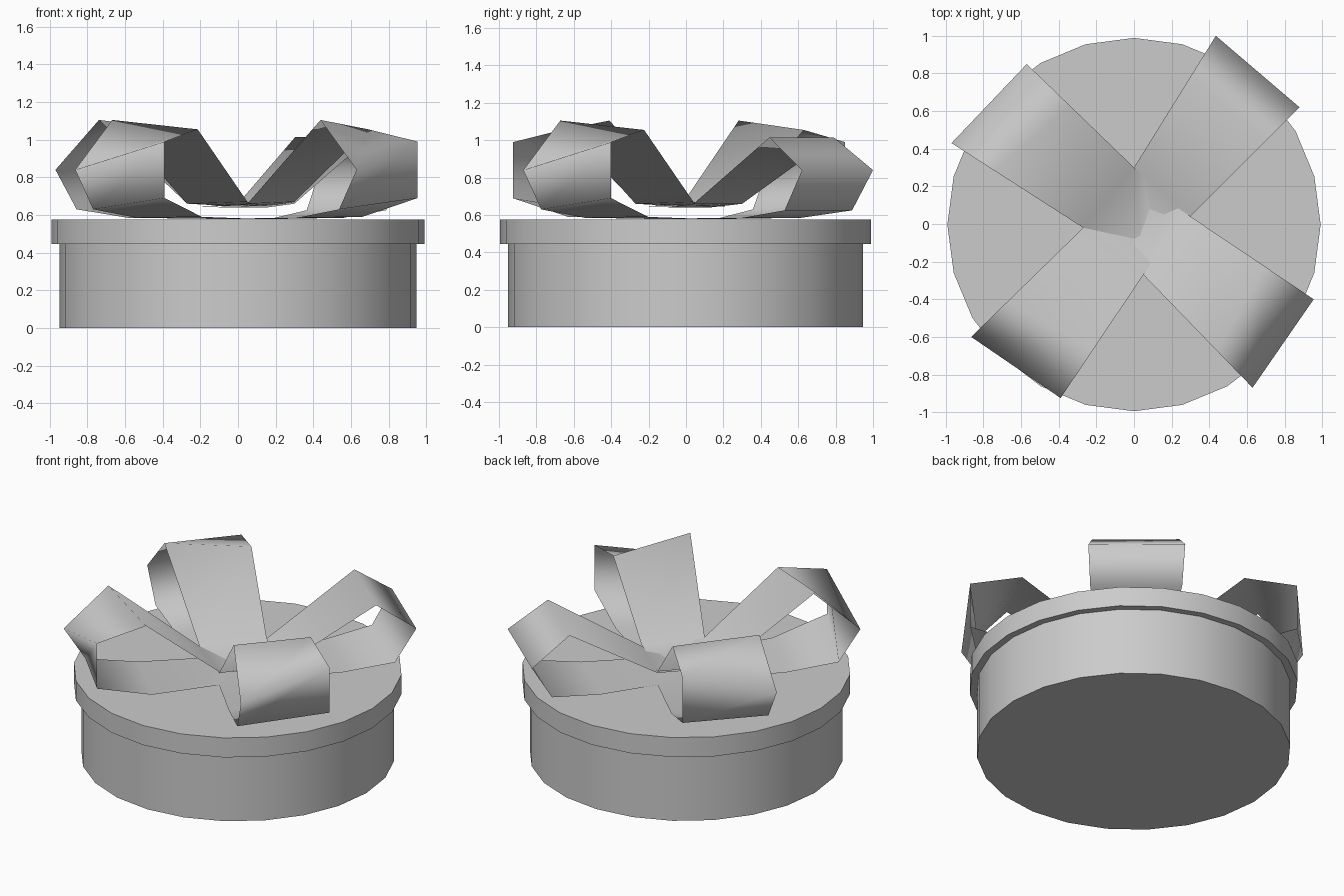
import bpy, math
from mathutils import Vector

if "Cube" in bpy.data.objects:
    bpy.data.objects.remove(bpy.data.objects["Cube"])


def drum(name, radius, z0, z1):
    bpy.ops.mesh.primitive_cylinder_add(vertices=24, radius=radius, depth=z1 - z0,
                                        location=(0, -0.003, (z0 + z1) / 2))
    ob = bpy.context.object
    ob.name = name
    bpy.ops.object.shade_smooth_by_angle(angle=math.radians(40))


# Edge profiles of a ribbon loop: (fraction from inner to outer corner, height)
HIGH = [(-0.4, 0.578), (0.45, 0.585), (0.84, 0.63), (1, 0.84),
        (0.67, 1.105), (0, 0.66), (-0.45, 0.645)]
SQUARE = [(-0.2, 0.578), (0.55, 0.59), (1, 0.69), (1, 0.99),
          (0.6, 1.055), (0, 0.67), (-0.18, 0.65)]
LOW = [(-0.25, 0.578), (0.45, 0.585), (0.84, 0.625), (1, 0.84),
       (0.7, 1.015), (0, 0.66), (-0.25, 0.64)]


def ribbon(name, edge_a, edge_b):
    rails = []
    for inner, outer, profile in (edge_a, edge_b):
        i, o = Vector(inner), Vector(outer)
        rails.append([(*i.lerp(o, t), z) if 0 <= t <= 1 else (*(i + (o - i) * t), z)
                      for t, z in profile])
    n = len(rails[0])
    faces = [(k, k + 1, n + k + 1, n + k) for k in range(n - 1)]
    me = bpy.data.meshes.new(name)
    me.from_pydata(rails[0] + rails[1], [], faces)
    me.polygons.foreach_set("use_smooth", [True] * len(faces))
    ob = bpy.data.objects.new(name, me)
    bpy.context.collection.objects.link(ob)


# Round box and its lid
drum("box_body", 0.948, 0, 0.45)
drum("box_lid", 0.992, 0.445, 0.575)

# Four bow loops; neighbouring loops share the inner crossing points
N, E, S, W = (0, 0.3), (0.3, 0.04), (0.05, -0.27), (-0.27, -0.02)
ribbon("bow_loop_back_right", (E, (0.88, 0.62), LOW), (N, (0.435, 1.0), LOW))
ribbon("bow_loop_back_left", (N, (-0.57, 0.85), SQUARE), (W, (-0.97, 0.43), HIGH))
ribbon("bow_loop_front_left", (W, (-0.865, -0.6), HIGH), (S, (-0.39, -0.925), SQUARE))
ribbon("bow_loop_front_right", (S, (0.63, -0.87), HIGH), (E, (0.955, -0.4), SQUARE))
